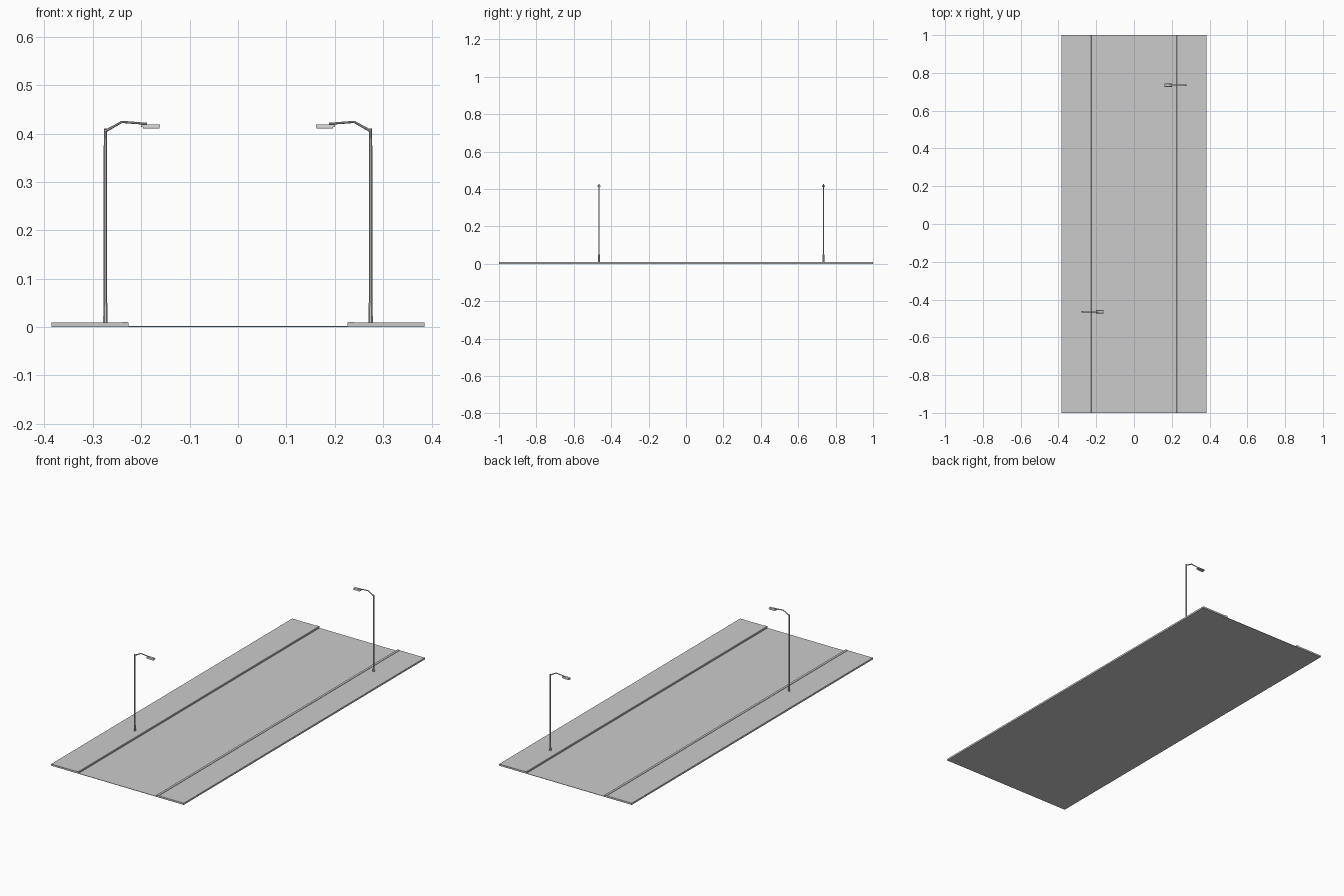
import bpy, bmesh
from math import pi
from mathutils import Vector, Matrix

if "Cube" in bpy.data.objects:
    bpy.data.objects.remove(bpy.data.objects["Cube"])


def finish(name, bm):
    bmesh.ops.recalc_face_normals(bm, faces=bm.faces)
    me = bpy.data.meshes.new(name)
    bm.to_mesh(me)
    bm.free()
    ob = bpy.data.objects.new(name, me)
    bpy.context.collection.objects.link(ob)
    return ob


def extrude_y(name, profile, y0, y1):
    """Closed x,z profile swept along y."""
    bm = bmesh.new()
    face = bm.faces.new([bm.verts.new((x, y0, z)) for x, z in profile])
    out = bmesh.ops.extrude_face_region(bm, geom=[face])
    verts = [g for g in out["geom"] if isinstance(g, bmesh.types.BMVert)]
    bmesh.ops.translate(bm, verts=verts, vec=(0, y1 - y0, 0))
    return finish(name, bm)


def box_profile(x0, x1, z0, z1):
    return [(x0, z0), (x1, z0), (x1, z1), (x0, z1)]


def tube(name, path, sides=8):
    """Faceted tube through (x, z, radius) points in the xz plane."""
    bm = bmesh.new()
    pts = [Vector((x, 0, z)) for x, z, r in path]
    rings = []
    for i, p in enumerate(pts):
        d = (pts[min(i + 1, len(pts) - 1)] - pts[max(i - 1, 0)]).normalized()
        side = Vector((0, 1, 0))
        up = d.cross(side)
        ring = []
        for k in range(sides):
            v = Matrix.Rotation(2 * pi * (k + 0.5) / sides, 3, d) @ up
            ring.append(bm.verts.new(p + v * path[i][2]))
        rings.append(ring)
    for a, b in zip(rings, rings[1:]):
        for k in range(sides):
            j = (k + 1) % sides
            bm.faces.new((a[k], a[j], b[j], b[k]))
    bm.faces.new(rings[0])
    bm.faces.new(rings[-1])
    return finish(name, bm)


def lamp_head(name, x0, x1, half_w, z0, z1, inset):
    """Box whose top is drawn in towards a ridge."""
    bm = bmesh.new()
    bmesh.ops.create_cube(bm, size=1)
    for v in bm.verts:
        w = half_w - (inset if v.co.z > 0 else 0)
        v.co = Vector((x1 if v.co.x > 0 else x0,
                       w if v.co.y > 0 else -w,
                       z1 if v.co.z > 0 else z0))
    return finish(name, bm)


# Road surface
extrude_y("road", box_profile(-0.228, 0.228, 0, 0.002), -1, 1)

# Pavements and raised kerbs on both sides
for s, label in ((-1, "left"), (1, "right")):
    extrude_y(f"pavement_{label}",
              box_profile(s * 0.24, s * 0.385, 0, 0.009), -1, 1)
    extrude_y(f"kerb_{label}",
              [(s * 0.24, 0), (s * 0.226, 0), (s * 0.226, 0.009),
               (s * 0.228, 0.011), (s * 0.24, 0.011)], -1, 1)


# Street lights, the second turned half way round
def street_light(label, x, y, angle):
    parts = [
        tube(f"pole_base_{label}", [(0, 0.008, 0.005), (0, 0.05, 0.0045)]),
        tube(f"pole_{label}", [(0, 0.04, 0.004), (0, 0.35, 0.004),
                               (0, 0.41, 0.0033)]),
        tube(f"pole_arm_{label}", [(0, 0.405, 0.003), (0.034, 0.424, 0.0026),
                                   (0.086, 0.42, 0.0024)]),
        lamp_head(f"lamp_head_{label}", 0.074, 0.113, 0.009, 0.413, 0.419, 0.002),
        lamp_head(f"lamp_lens_{label}", 0.078, 0.112, 0.007, 0.410, 0.413, 0),
    ]
    m = Matrix.Translation((x, y, 0)) @ Matrix.Rotation(angle, 4, 'Z')
    for ob in parts:
        ob.data.transform(m)


street_light("left", -0.274, -0.465, 0)
street_light("right", 0.274, 0.735, pi)
